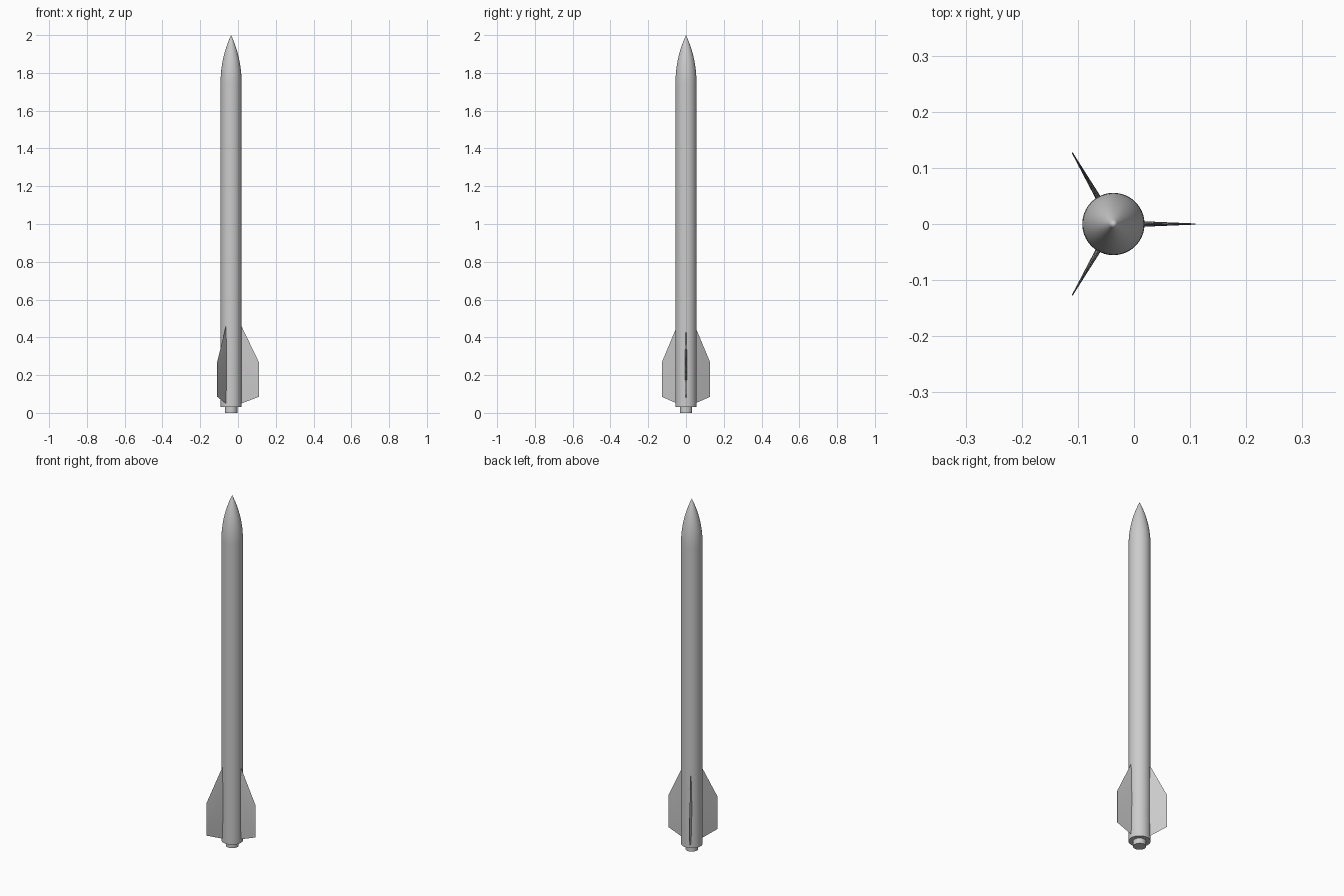
import bpy, bmesh, math
from mathutils import Matrix, Vector

cube = bpy.data.objects.get("Cube")
if cube:
    bpy.data.objects.remove(cube, do_unlink=True)

AXIS_X = -0.0367      # body axis, offset so the fins are centred
RADIUS = 0.0555
SIDES = 64

grey = bpy.data.materials.new("light_grey")
grey.use_nodes = True
colour = (0.6, 0.6, 0.6, 1)
grey.diffuse_color = colour
grey.node_tree.nodes["Principled BSDF"].inputs["Base Color"].default_value = colour


def loft(name, rings, turn=0.0):
    """Skin a list of equal closed rings, cap both ends, place on the axis."""
    bm = bmesh.new()
    loops = [[bm.verts.new(p) for p in ring] for ring in rings]
    n = len(loops[0])
    for a, b in zip(loops, loops[1:]):
        for i in range(n):
            j = (i + 1) % n
            bm.faces.new((a[i], a[j], b[j], b[i]))
    bm.faces.new(loops[0])
    bm.faces.new(loops[-1])
    bmesh.ops.remove_doubles(bm, verts=bm.verts, dist=1e-5)
    bmesh.ops.recalc_face_normals(bm, faces=bm.faces)
    bm.transform(Matrix.Translation((AXIS_X, 0, 0)) @ Matrix.Rotation(turn, 4, 'Z'))
    mesh = bpy.data.meshes.new(name)
    bm.to_mesh(mesh)
    bm.free()
    mesh.materials.append(grey)
    obj = bpy.data.objects.new(name, mesh)
    bpy.context.collection.objects.link(obj)
    bpy.ops.object.select_all(action='DESELECT')
    obj.select_set(True)
    bpy.context.view_layer.objects.active = obj
    bpy.ops.object.shade_smooth_by_angle(angle=math.radians(30))
    return obj


def circle(r, z):
    return [Vector((r * math.cos(a), r * math.sin(a), z))
            for a in (math.tau * i / SIDES for i in range(SIDES))]


# Motor nozzle and body tube
loft("motor_nozzle", [circle(0.033, 0), circle(0.033, 0.04)])
loft("body_tube", [circle(RADIUS, 0.03), circle(RADIUS, 1.75)])

# Nose cone: tangent ogive
length = 0.25
rho = (RADIUS ** 2 + length ** 2) / (2 * RADIUS)
steps = 16
nose = []
for k in range(steps + 1):
    h = length * k / steps
    r = max(0.0, math.sqrt(rho ** 2 - h ** 2) + RADIUS - rho)
    nose.append(circle(r, 1.75 + h))
loft("nose_cone", nose)


# Fins: thin lens section tapering from root to tip
def section(x, low, high, half):
    t = [i / 8 for i in range(9)]
    side = [(low + (high - low) * s, half * 4 * s * (1 - s)) for s in t]
    return ([Vector((x, y, z)) for z, y in side]
            + [Vector((x, -y, z)) for z, y in side[-2:0:-1]])


for i, name in enumerate(("left_fin", "back_right_fin", "front_right_fin")):
    loft(name, [section(0.05, 0.048, 0.47, 0.005),
                section(0.1467, 0.085, 0.27, 0.001)], i * math.tau / 3)
